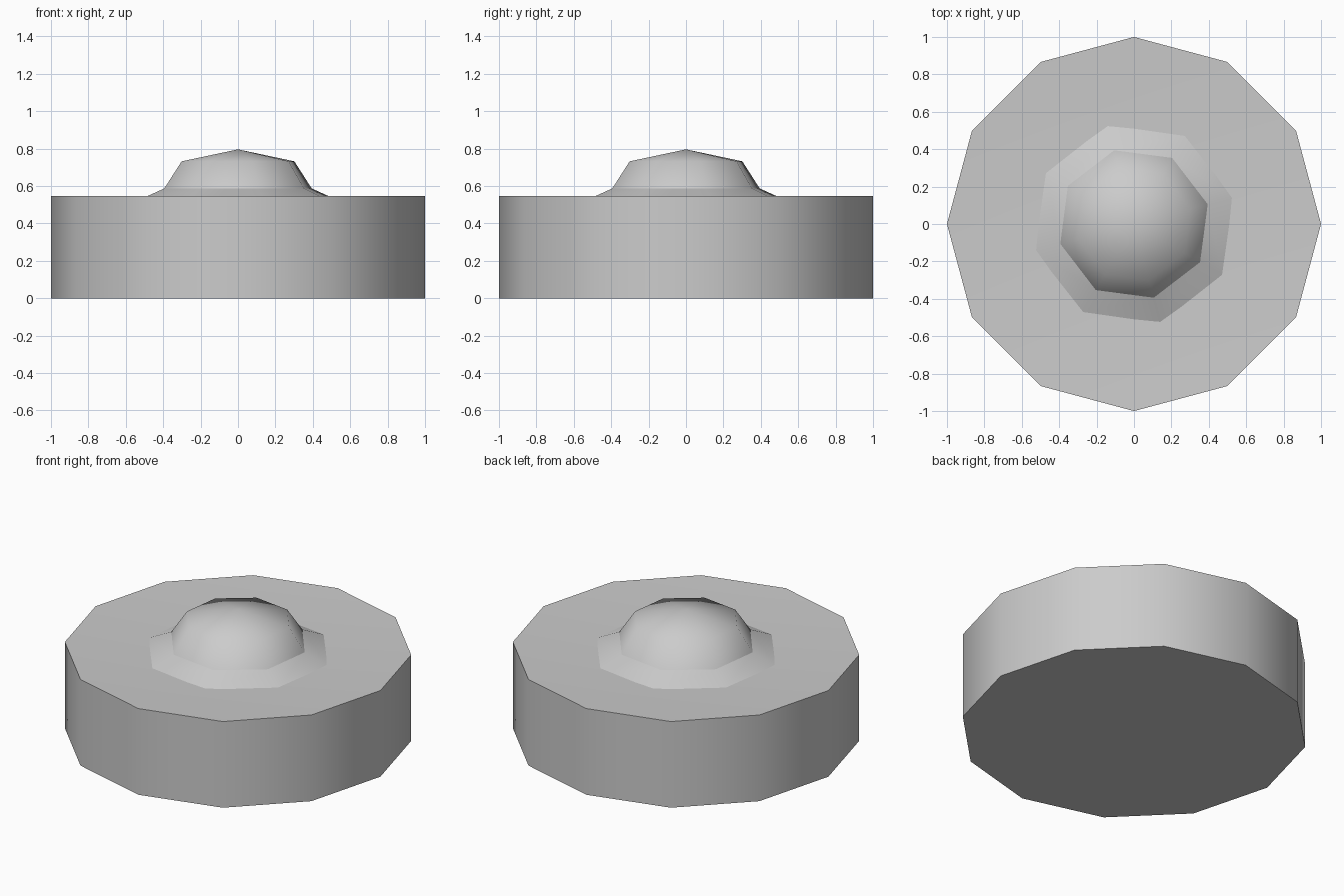
import bpy, bmesh
from math import sin, cos, pi, radians

if "Cube" in bpy.data.objects:
    bpy.data.objects.remove(bpy.data.objects["Cube"])


def lathe(name, profile, sides, start=0.0, split_angle=180):
    """Revolve (radius, z) points; a zero radius closes to a point."""
    bm = bmesh.new()
    rings = []
    for r, z in profile:
        if r == 0:
            rings.append([bm.verts.new((0, 0, z))] * sides)
        else:
            rings.append([bm.verts.new((r * cos(start + 2 * pi * i / sides),
                                        r * sin(start + 2 * pi * i / sides), z))
                          for i in range(sides)])
    for low, high in zip(rings, rings[1:]):
        for i in range(sides):
            j = (i + 1) % sides
            corners = [low[i], low[j], high[j], high[i]]
            bm.faces.new(list(dict.fromkeys(corners)))
    bmesh.ops.recalc_face_normals(bm, faces=bm.faces)
    # shade smooth, with hard edges above the split angle
    for f in bm.faces:
        f.smooth = True
    for e in bm.edges:
        if len(e.link_faces) == 2 and e.calc_face_angle() > radians(split_angle):
            e.smooth = False
    # open shells must face up
    if sum(f.normal.z * f.calc_area() for f in bm.faces) < -0.01:
        bmesh.ops.reverse_faces(bm, faces=bm.faces)
    mesh = bpy.data.meshes.new(name)
    bm.to_mesh(mesh)
    bm.free()
    obj = bpy.data.objects.new(name, mesh)
    bpy.context.collection.objects.link(obj)
    return obj


# Twelve-sided base with a very slightly dished top
lathe("base", [(0, 0), (1, 0), (1, 0.547), (0, 0.505)], 12, 0, 40)

# Eight-sided sloping collar around the dome
turn = radians(15)
lathe("collar", [(0.55, 0.525), (0.408, 0.587)], 8, turn)

# Smooth faceted dome
lathe("dome", [(0.408, 0.587), (0.312, 0.732), (0, 0.796)], 8, turn)
